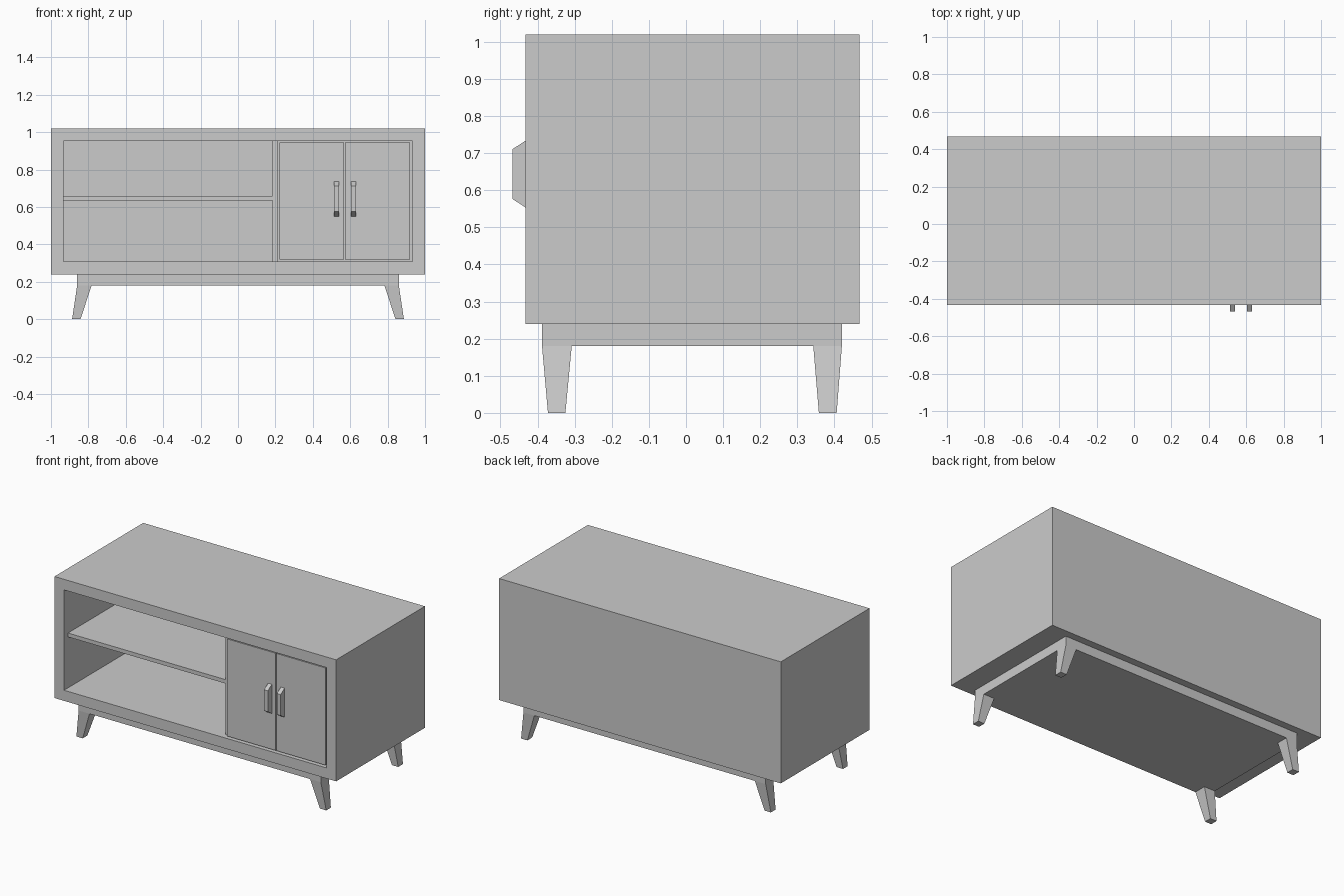
import bpy
import bmesh

cube = bpy.data.objects.get("Cube")
if cube:
    bpy.data.objects.remove(cube, do_unlink=True)

grey = bpy.data.materials.new("plain grey")
grey.use_nodes = True
colour = (0.6, 0.6, 0.6, 1)
grey.diffuse_color = colour
grey.node_tree.nodes["Principled BSDF"].inputs["Base Color"].default_value = colour


def add_object(name, bm):
    bmesh.ops.recalc_face_normals(bm, faces=bm.faces)
    mesh = bpy.data.meshes.new(name)
    bm.to_mesh(mesh)
    bm.free()
    mesh.materials.append(grey)
    obj = bpy.data.objects.new(name, mesh)
    bpy.context.collection.objects.link(obj)
    return obj


def block(name, x, y, z, x_end=None, y_end=None):
    """Box between (low, high) pairs; x_end and y_end reshape its low-z end."""
    bm = bmesh.new()
    bmesh.ops.create_cube(bm, size=1)
    for v in bm.verts:
        low = v.co.z < 0
        xs = x_end if low and x_end else x
        ys = y_end if low and y_end else y
        v.co = (xs[v.co.x > 0], ys[v.co.y > 0], z[v.co.z > 0])
    return add_object(name, bm)


FRONT, BACK = -0.433, 0.467
INNER_BACK = BACK - 0.05

# Cabinet shell: one box with its front inset and pushed inwards
bm = bmesh.new()
bmesh.ops.create_cube(bm, size=1)
for v in bm.verts:
    v.co = ((-1, 1)[v.co.x > 0], (FRONT, BACK)[v.co.y > 0], (0.24, 1.02)[v.co.z > 0])
bm.normal_update()
front = min(bm.faces, key=lambda f: f.calc_center_median().y)
bmesh.ops.inset_region(bm, faces=[front], thickness=0.068, use_even_offset=True)
cavity = bmesh.ops.extrude_face_region(bm, geom=[front])
bmesh.ops.delete(bm, geom=[front], context="FACES_ONLY")
for v in [g for g in cavity["geom"] if isinstance(g, bmesh.types.BMVert)]:
    v.co.y = INNER_BACK
add_object("cabinet_shell", bm)

# Divider and shelf, set back from the front
block("divider", (0.185, 0.215), (FRONT + 0.04, INNER_BACK), (0.308, 0.952))
block("shelf", (-0.932, 0.185), (FRONT + 0.04, INNER_BACK), (0.635, 0.66))

# Pair of doors with chamfered bar handles
for side, door_x, handle_x in (("right", (0.222, 0.567), (0.512, 0.539)),
                               ("left", (0.572, 0.919), (0.603, 0.63))):
    block(side + "_door", door_x, (FRONT + 0.006, FRONT + 0.04), (0.32, 0.944))
    handle = block(side + "_door_handle", handle_x, (-0.467, FRONT + 0.006), (0.55, 0.737))
    for v in handle.data.vertices:
        if v.co.y < FRONT:
            v.co.z += 0.026 if v.co.z < 0.6 else -0.026

# Plinth under the cabinet
block("plinth", (-0.86, 0.86), (-0.388, 0.42), (0.18, 0.24))

# Four tapered, splayed legs
for side, s in (("left", 1), ("right", -1)):
    top_x = sorted((s * 0.783, s * 0.86))
    foot_x = sorted((s * 0.842, s * 0.887))
    block("front_" + side + "_leg", top_x, (-0.388, -0.308), (0, 0.18), foot_x, (-0.372, -0.325))
    block("back_" + side + "_leg", top_x, (0.343, 0.42), (0, 0.18), foot_x, (0.358, 0.406))
